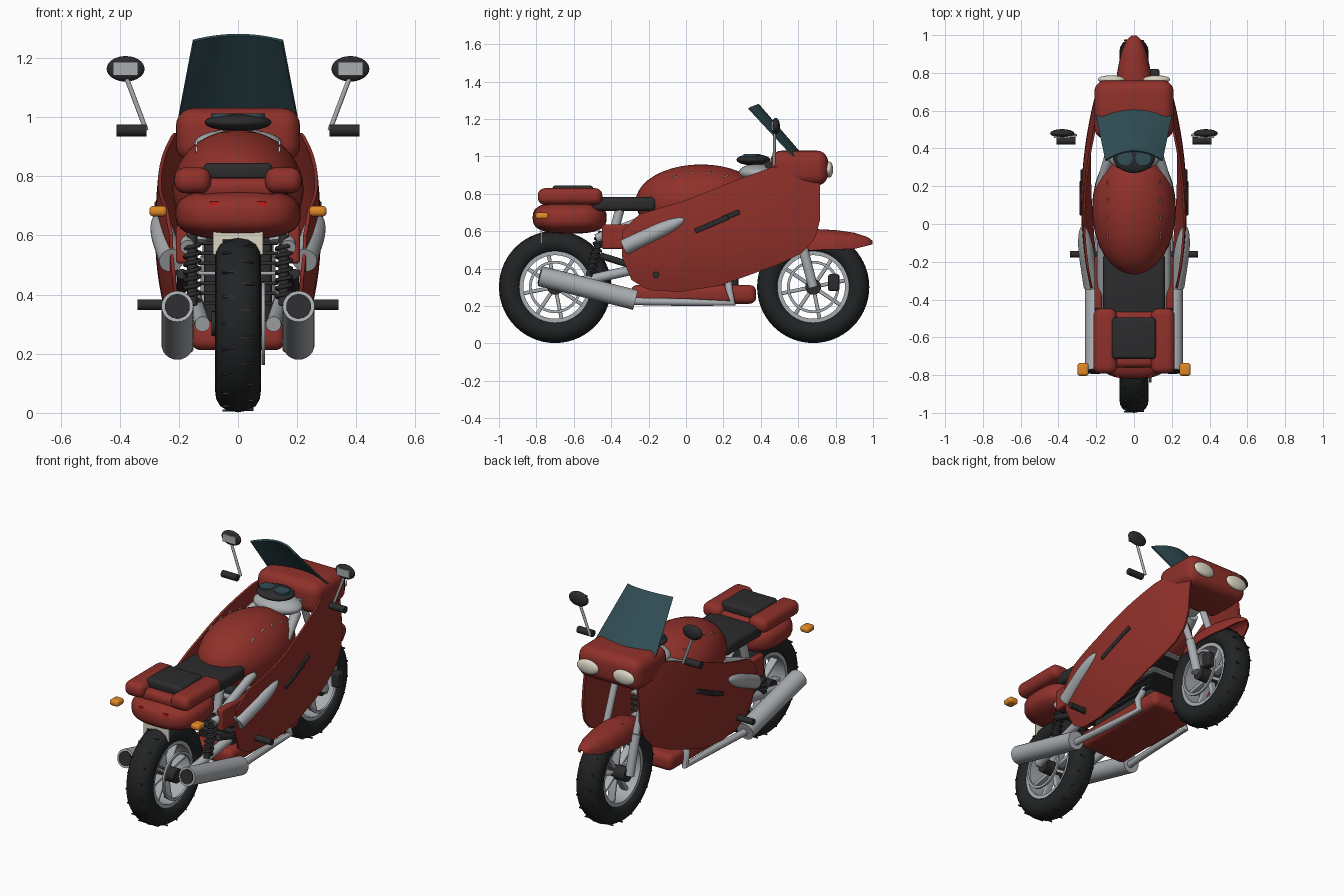
import bpy, bmesh
from math import sin, cos, pi, radians
from mathutils import Vector, Matrix

if "Cube" in bpy.data.objects:
    bpy.data.objects.remove(bpy.data.objects["Cube"])


def mat(name, c):
    m = bpy.data.materials.new(name)
    m.diffuse_color = (*c, 1)
    m.use_nodes = True
    m.node_tree.nodes["Principled BSDF"].inputs["Base Color"].default_value = m.diffuse_color
    return m


RED = mat("red", (0.28, 0.03, 0.023))
DARK = mat("dark", (0.025, 0.025, 0.027))
TYRE = mat("rubber", (0.015, 0.017, 0.018))
STEEL = mat("steel", (0.40, 0.42, 0.44))
GLASS = mat("tinted", (0.03, 0.075, 0.09))
CREAM = mat("cream", (0.7, 0.67, 0.55))
AMBER = mat("amber", (0.75, 0.25, 0.02))
LAMP = mat("lamp_red", (0.6, 0.01, 0.01))


def make(name, bm, m, loc=(0, 0, 0)):
    bmesh.ops.recalc_face_normals(bm, faces=bm.faces)
    me = bpy.data.meshes.new(name)
    bm.to_mesh(me)
    bm.free()
    o = bpy.data.objects.new(name, me)
    o.location = loc
    bpy.context.collection.objects.link(o)
    me.materials.append(m)
    return o


def box(name, c, size, m, bev=0.0, rot=(0, 0, 0)):
    bm = bmesh.new()
    bmesh.ops.create_cube(bm, size=1, matrix=Matrix.Diagonal((*size, 1)))
    o = make(name, bm, m, c)
    o.rotation_euler = rot
    if bev:
        b = o.modifiers.new("bevel", 'BEVEL')
        b.width, b.segments = bev, 5
    return o


def ball(name, c, r, m, rot=(0, 0, 0), p=1.0):
    # ellipsoid; p below 1 squares it off
    bm = bmesh.new()
    bmesh.ops.create_uvsphere(bm, u_segments=32, v_segments=20, radius=1)
    for v in bm.verts:
        v.co = Vector([r[i] * abs(v.co[i]) ** p * (1 if v.co[i] > 0 else -1) for i in range(3)])
    o = make(name, bm, m, c)
    o.rotation_euler = rot
    return o


def rod(name, p, q, r1, m, r2=None):
    p, q = Vector(p), Vector(q)
    bm = bmesh.new()
    bmesh.ops.create_cone(bm, cap_ends=True, segments=24, radius1=r1, radius2=r1 if r2 is None else r2, depth=(q - p).length)
    o = make(name, bm, m, (p + q) / 2)
    o.rotation_euler = (q - p).to_track_quat('Z', 'Y').to_euler()
    return o


def pipe(name, pts, r, m):
    cu = bpy.data.curves.new(name, 'CURVE')
    cu.dimensions, cu.bevel_depth, cu.use_fill_caps = '3D', r, True
    s = cu.splines.new('POLY')
    s.points.add(len(pts) - 1)
    for a, b in zip(s.points, pts):
        a.co = (*b, 1)
    cu.materials.append(m)
    bpy.context.collection.objects.link(bpy.data.objects.new(name, cu))


def sheet(name, f, nu, nv, m, thick):
    bm = bmesh.new()
    g = [[bm.verts.new(f(i / nu, j / nv)) for j in range(nv + 1)] for i in range(nu + 1)]
    for i in range(nu):
        for j in range(nv):
            bm.faces.new((g[i][j], g[i + 1][j], g[i + 1][j + 1], g[i][j + 1]))
    s = make(name, bm, m).modifiers.new("solid", 'SOLIDIFY')
    s.thickness, s.offset = thick, 0


def lathe(name, prof, c, m, n=56):
    # closed (x, radius) profile spun around the axle
    bm = bmesh.new()
    g = [[bm.verts.new((x, r * cos(2 * pi * i / n), r * sin(2 * pi * i / n))) for x, r in prof] for i in range(n)]
    k = len(prof)
    for i in range(n):
        for j in range(k):
            bm.faces.new((g[i][j], g[(i + 1) % n][j], g[(i + 1) % n][(j + 1) % k], g[i][(j + 1) % k]))
    return make(name, bm, m, c)


def lerp(t, pts):
    for (a, va), (b, vb) in zip(pts, pts[1:]):
        if t <= b:
            return va + (vb - va) * max(0, t - a) / (b - a)
    return pts[-1][1]


# wheels
half = [(0.05, 0.188), (0.066, 0.2), (0.077, 0.23), (0.074, 0.255), (0.06, 0.279), (0.035, 0.294)]
for tag, y in (("rear", -0.70), ("front", 0.68)):
    c = Vector((0, y, 0.302))
    lathe(tag + "_tyre", half + [(0, 0.3)] + [(-x, r) for x, r in half[::-1]], c, TYRE)
    lathe(tag + "_rim", [(-0.055, 0.17), (0.055, 0.17), (0.055, 0.192), (-0.055, 0.192)], c, STEEL)
    rod(tag + "_hub", c - Vector((0.09, 0, 0)), c + Vector((0.09, 0, 0)), 0.042, DARK)
    lathe(tag + "_brake_disc", [(0.08, 0.125), (0.092, 0.125), (0.092, 0.14), (0.08, 0.14)], c, STEEL)
    for k in range(8):
        a = 2 * pi * k / 8 + 0.2
        d = Vector((0, cos(a), sin(a)))
        box(tag + "_spoke", c + d * 0.105, (0.045, 0.14, 0.02), STEEL, 0.006, (a, 0, 0))
    for k in range(40):
        a = 2 * pi * k / 40
        s = 1 if k % 2 else -1
        box(tag + "_tread", c + Vector((s * 0.03, cos(a) * 0.294, sin(a) * 0.294)), (0.045, 0.008, 0.007), DARK, 0, (a, 0, 0))

# side fairings
TOP = [(-0.34, 0.60), (-0.25, 0.69), (0, 0.765), (0.25, 0.865), (0.47, 0.945), (0.68, 0.945), (0.715, 0.88)]
BOT = [(-0.34, 0.46), (-0.29, 0.34), (-0.2, 0.287), (-0.03, 0.277), (0.18, 0.31), (0.5, 0.425), (0.62, 0.485), (0.69, 0.56), (0.715, 0.66)]


def fairing_x(y, z):
    return 0.274 - (0.22 if y > 0.1 else 0.25) * (y - 0.1) ** 2 - (0.25 if z > 0.6 else 0.5) * (z - 0.6) ** 2


for s in (-1, 1):
    def panel(u, v):
        y = -0.34 + 1.055 * (0.5 - 0.5 * cos(pi * u))
        lo, hi = lerp(y, BOT), lerp(y, TOP)
        z = lo + (hi - lo) * v
        return (s * fairing_x(y, z), y, z)
    sheet("side_fairing", panel, 36, 16, RED, 0.012)
    # vent slots
    for y, z, n in ((0.10, 0.622, 0.11), (0.17, 0.652, 0.12), (0.24, 0.685, 0.1)):
        box("fairing_vent", (s * fairing_x(y, z), y, z), (0.03, n, 0.026), DARK, 0.005, (radians(22), 0, 0))
    # air scoop: blunt rear, rounded taper to the front
    rod("side_scoop", (s * 0.225, -0.33, 0.515), (s * 0.25, -0.17, 0.59), 0.042, STEEL, 0.041)
    ball("side_scoop_nose", (s * 0.25, -0.17, 0.59), (0.041, 0.18, 0.041), STEEL, (0.43, 0, -s * 0.13))
    box("rear_side_panel", (s * 0.19, -0.31, 0.57), (0.04, 0.28, 0.13), RED, 0.012)
    # frame, swingarm, shock
    rod("subframe_tube", (s * 0.17, -0.48, 0.56), (s * 0.17, -0.1, 0.71), 0.025, STEEL)
    rod("seat_strut", (s * 0.13, -0.39, 0.58), (s * 0.13, -0.35, 0.73), 0.025, STEEL)
    rod("swingarm", (s * 0.12, -0.70, 0.30), (s * 0.15, -0.30, 0.39), 0.026, STEEL)
    rod("shock_body", (s * 0.155, -0.52, 0.36), (s * 0.155, -0.45, 0.60), 0.018, DARK)
    pipe("shock_spring", [(s * 0.155 + 0.025 * cos(t * 0.7), -0.51 + 0.0008 * t + 0.025 * sin(t * 0.7), 0.38 + 0.003 * t)
                          for t in range(64)], 0.007, DARK)
    # exhaust
    rod("muffler", (s * 0.205, -0.78, 0.36), (s * 0.205, -0.27, 0.232), 0.054, STEEL)
    rod("muffler_outlet", (s * 0.205, -0.785, 0.361), (s * 0.205, -0.76, 0.355), 0.042, DARK)
    pipe("exhaust_pipe", [(s * 0.2, -0.28, 0.225), (s * 0.18, 0.0, 0.22), (s * 0.17, 0.25, 0.215),
                          (s * 0.165, 0.23, 0.29), (s * 0.1, 0.22, 0.4)], 0.02, STEEL)
    rod("foot_peg", (s * 0.18, -0.16, 0.366), (s * 0.34, -0.16, 0.366), 0.018, DARK)
    rod("peg_bracket", (s * 0.19, -0.46, 0.47), (s * 0.19, -0.30, 0.42), 0.018, DARK)
    # front fork
    rod("fork_lower", (s * 0.1, 0.68, 0.30), (s * 0.1, 0.62, 0.53), 0.026, STEEL)
    rod("fork_upper", (s * 0.1, 0.62, 0.53), (s * 0.1, 0.46, 0.94), 0.02, STEEL)
    # controls and mirrors
    rod("clip_on_bar", (s * 0.12, 0.38, 0.88), (s * 0.185, 0.2, 0.80), 0.03, STEEL, 0.02)
    rod("hand_grip", (s * 0.31, 0.44, 0.955), (s * 0.41, 0.44, 0.955), 0.02, DARK)
    rod("mirror_stalk", (s * 0.31, 0.47, 0.955), (s * 0.38, 0.475, 1.14), 0.008, STEEL)
    ball("mirror", (s * 0.38, 0.48, 1.163), (0.064, 0.022, 0.043), DARK)
    box("mirror_glass", (s * 0.38, 0.462, 1.163), (0.085, 0.012, 0.045), STEEL)
    # lights
    ball("headlight", (s * 0.12, 0.765, 0.93), (0.072, 0.022, 0.043), CREAM)
    box("tail_light", (s * 0.08, -0.79, 0.69), (0.03, 0.04, 0.05), LAMP)
    box("turn_signal", (s * 0.27, -0.77, 0.682), (0.06, 0.068, 0.036), AMBER, 0.015)
    # tail grips
    box("tail_side_pod", (s * 0.153, -0.62, 0.786), (0.125, 0.345, 0.088), RED, 0.038)
    # small slats on the tank
    for k in range(5):
        y, x = -0.06 + 0.09 * k, 0.14
        z = 0.755 + 0.202 * max(0, 1 - (x / 0.222) ** 2 - ((y - 0.08) / 0.35) ** 2) ** 0.5
        box("tank_slat", (s * x, y, z), (0.006, 0.035, 0.006), CREAM, 0, (0.5, 0, 0))

# tank, seat, tail
ball("fuel_tank", (0, 0.08, 0.755), (0.222, 0.35, 0.202), RED)
box("seat", (0, -0.33, 0.745), (0.33, 0.34, 0.075), DARK, 0.025)
box("passenger_pad", (0, -0.605, 0.815), (0.235, 0.22, 0.06), DARK, 0.02)
ball("tail_body", (0, -0.622, 0.672), (0.212, 0.198, 0.085), RED, p=0.72)
box("tail_deck", (0, -0.61, 0.76), (0.26, 0.3, 0.07), RED, 0.03)
box("rear_plate", (0, -0.775, 0.585), (0.17, 0.008, 0.1), CREAM)

# nose, windshield, instruments
box("nose_cowl", (0, 0.605, 0.938), (0.42, 0.31, 0.185), RED, 0.06)


def shield(u, v):
    u = 2 * u - 1
    return (u * (0.2 - 0.05 * v), 0.625 - 0.24 * v - 0.05 * u * u, 1.0 + 0.278 * v - 0.02 * u * u * v)


sheet("windshield", shield, 16, 8, GLASS, 0.01)
ball("instrument_pod", (0, 0.36, 0.982), (0.113, 0.09, 0.03), DARK)
for s in (-1, 1):
    rod("gauge", (s * 0.05, 0.35, 0.99), (s * 0.05, 0.35, 1.012), 0.042, GLASS)
ball("steering_head", (0, 0.38, 0.91), (0.15, 0.1, 0.05), STEEL)
box("brake_caliper", (0.11, 0.79, 0.325), (0.05, 0.06, 0.09), DARK, 0.012)


# front fender
def fender(u, v):
    y = 0.5 + 0.495 * (1 - (1 - u) ** 1.5)
    a = pi * v
    hw = lerp(y, [(0.5, 0.06), (0.58, 0.085), (0.7, 0.092), (0.8, 0.086), (0.9, 0.066), (0.97, 0.038), (0.995, 0.01)])
    top = lerp(y, [(0.5, 0.56), (0.58, 0.595), (0.68, 0.608), (0.8, 0.602), (0.9, 0.588), (0.97, 0.565), (0.995, 0.545)])
    low = lerp(y, [(0.5, 0.48), (0.7, 0.5), (0.9, 0.505), (0.995, 0.53)])
    return (hw * cos(a), y, low + (top - low) * sin(a) ** 0.7)


sheet("front_fender", fender, 24, 16, RED, 0.008)

# engine and belly pan
box("engine_block", (0, 0.03, 0.47), (0.23, 0.5, 0.36), DARK, 0.02)
for k in range(8):
    box("cooling_fin", (0, 0.04, 0.37 + 0.034 * k), (0.27, 0.6, 0.012), STEEL if k % 4 == 3 else DARK, 0.004)
box("belly_pan", (0, 0.04, 0.262), (0.32, 0.67, 0.1), RED, 0.035)

# bake modifiers and smooth
bpy.ops.object.select_all(action='SELECT')
bpy.context.view_layer.objects.active = bpy.context.selected_objects[0]
bpy.ops.object.convert(target='MESH')
bpy.ops.object.shade_smooth_by_angle(angle=radians(40))
